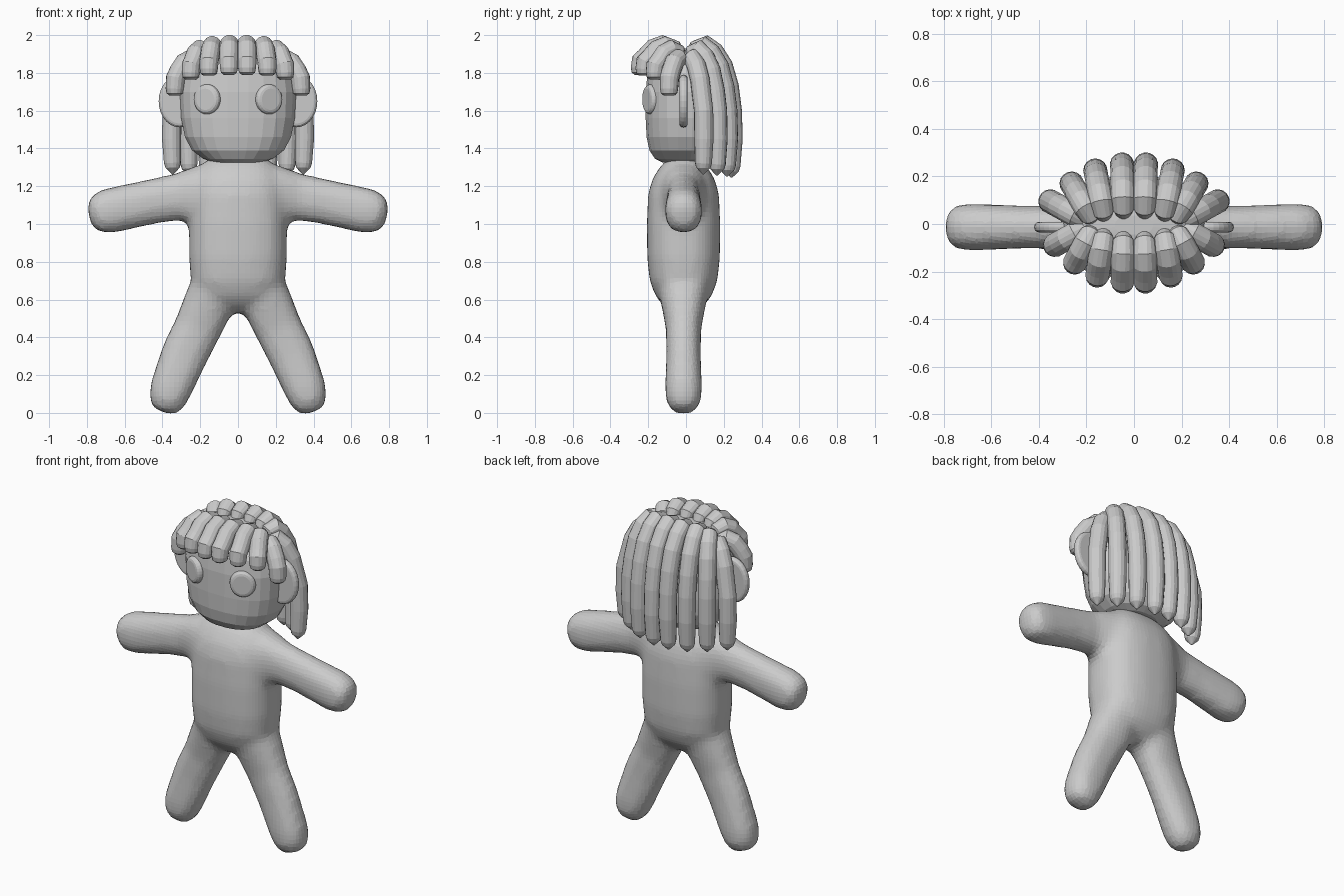
import bpy, bmesh
from math import cos, sin, pi, radians, copysign
from mathutils import Vector

cube = bpy.data.objects.get("Cube")
if cube:
    bpy.data.objects.remove(cube)

grey = bpy.data.materials.new("plain_grey")
grey.use_nodes = True
colour = (0.6, 0.6, 0.6, 1)
grey.diffuse_color = colour
grey.node_tree.nodes["Principled BSDF"].inputs["Base Color"].default_value = colour


def finish(name, bm):
    bmesh.ops.recalc_face_normals(bm, faces=bm.faces)
    mesh = bpy.data.meshes.new(name)
    bm.to_mesh(mesh)
    bm.free()
    mesh.materials.append(grey)
    ob = bpy.data.objects.new(name, mesh)
    bpy.context.collection.objects.link(ob)
    return ob


def loft(bm, path, radii, side, sides=16, power=2.0):
    """Add rings along a path that lies in a plane square to 'side'."""
    path = [Vector(p) for p in path]
    side = Vector(side).normalized()
    rings = []
    for i, p in enumerate(path):
        tangent = path[min(i + 1, len(path) - 1)] - path[max(i - 1, 0)]
        other = tangent.normalized().cross(side)
        ring = []
        for k in range(sides):
            t = 2 * pi * (k + 0.5) / sides
            c, s = [copysign(abs(v) ** (2 / power), v) for v in (cos(t), sin(t))]
            ring.append(bm.verts.new(p + side * c * radii[i][0] + other * s * radii[i][1]))
        rings.append(ring)
    for a, b in zip(rings, rings[1:]):
        for k in range(sides):
            j = (k + 1) % sides
            bm.faces.new((a[k], a[j], b[j], b[k]))
    bm.faces.new(rings[0])
    bm.faces.new(rings[-1])


def disc(name, place, size, turn):
    """Rounded disc facing -y."""
    bm = bmesh.new()
    bmesh.ops.create_cone(bm, cap_ends=True, segments=28, radius1=1, radius2=1, depth=2)
    for v in bm.verts:
        x, y, z = v.co
        v.co = (x * size[0], z * size[1], y * size[2])
    ob = finish(name, bm)
    ob.location = place
    ob.rotation_euler = (0, 0, turn)
    bevel = ob.modifiers.new("rounded_rim", "BEVEL")
    bevel.width = size[1] * 0.9
    bevel.segments = 3
    bevel.limit_method = "ANGLE"


Y = (0, 1, 0)
MID = -0.013

# Torso: height, depth radius, width radius
torso = [(0.53, 0.06, 0.08), (0.57, 0.11, 0.16), (0.62, 0.15, 0.22), (0.70, 0.18, 0.25),
         (0.82, 0.193, 0.26), (1.0, 0.195, 0.26), (1.16, 0.188, 0.255), (1.24, 0.165, 0.24),
         (1.31, 0.12, 0.20), (1.355, 0.07, 0.14)]

# Limbs: sideways, height, depth radius, breadth radius
arm = [(0.12, 1.16, 0.14, 0.17), (0.22, 1.15, 0.12, 0.157), (0.32, 1.143, 0.09, 0.126),
       (0.45, 1.12, 0.09, 0.12), (0.68, 1.07, 0.1, 0.121), (0.74, 1.057, 0.095, 0.108),
       (0.775, 1.05, 0.07, 0.08), (0.79, 1.047, 0.035, 0.04)]
leg = [(0.10, 0.72, 0.15, 0.13), (0.155, 0.58, 0.12, 0.135), (0.213, 0.45, 0.095, 0.128),
       (0.283, 0.31, 0.092, 0.126), (0.355, 0.13, 0.099, 0.113), (0.375, 0.065, 0.093, 0.1),
       (0.388, 0.02, 0.07, 0.075), (0.393, 0.003, 0.035, 0.04)]

# Body: torso and limbs fused into one soft skin
bm = bmesh.new()
loft(bm, [(0, MID, t[0]) for t in torso], [t[1:] for t in torso], Y, 24, 2.5)
for s in (1, -1):
    for rows in (arm, leg):
        loft(bm, [(s * r[0], MID, r[1]) for r in rows], [r[2:] for r in rows], Y, 16, 2.3)
body = finish("body", bm)
fuse = body.modifiers.new("fuse", "REMESH")
fuse.mode = "VOXEL"
fuse.voxel_size = 0.025
soften = body.modifiers.new("soften", "SMOOTH")
soften.factor = 0.5
soften.iterations = 6

# Head: height, depth radius, width radius
head = [(1.325, 0.12, 0.13), (1.345, 0.16, 0.185), (1.39, 0.19, 0.245), (1.46, 0.205, 0.283),
        (1.56, 0.21, 0.303), (1.70, 0.21, 0.31), (1.80, 0.20, 0.295), (1.88, 0.16, 0.25),
        (1.92, 0.10, 0.18), (1.93, 0.04, 0.08)]
bm = bmesh.new()
loft(bm, [(0, -0.005, h[0]) for h in head], [h[1:] for h in head], Y, 24, 2.4)
finish("head", bm)


def lock(name, root, tip, steps):
    """Hair lock: steps give the share of the way to the tip, the height and the radius."""
    root, tip = Vector(root), Vector(tip)
    out = tip - root
    bm = bmesh.new()
    loft(bm, [(*root.lerp(tip, f), z) for f, z, r in steps], [(r, r) for f, z, r in steps],
         (-out.y, out.x, 0))
    finish(name, bm)


# Hair: tip sideways, tip distance, drop of the crown, fringe end height
hair = [(0.048, 0.245, 0, 1.79), (0.155, 0.22, 0.006, 1.785),
        (0.25, 0.165, 0.026, 1.765), (0.335, 0.09, 0.075, 1.68)]
FULL = 0.051
for s, word in ((1, "left"), (-1, "right")):
    disc(f"{word}_ear", (s * 0.31, -0.013, 1.65), (0.11, 0.022, 0.138), 0)
    disc(f"{word}_eye", (s * 0.163, -0.185, 1.66), (0.075, 0.026, 0.08), s * radians(24))
    for i, (x, d, drop, end) in enumerate(hair):
        top = 1.95 - drop
        root_x = s * x * (0.92 - 0.11 * i)
        lock(f"{word}_fringe_lock_{i + 1}", (root_x, -0.05 + 0.012 * i), (s * x, -d),
             [(0, top - 0.05, 0.03), (0.12, top - 0.015, 0.045), (0.38, top, FULL),
              (0.62, top - 0.018, FULL), (0.84, top - 0.065, FULL),
              (0.97, (top + end) / 2 - 0.005, FULL), (1, end + 0.035, 0.048),
              (1, end + 0.012, 0.043), (1, end, 0.028)])
        low = 1.245 + 0.006 * i
        lock(f"{word}_back_lock_{i + 1}", (root_x, 0.04 - 0.01 * i), (s * x * 1.05, d + 0.005),
             [(0, top - 0.05, 0.03), (0.12, top - 0.015, 0.045), (0.3, top, FULL),
              (0.52, top - 0.035, FULL), (0.75, top - 0.11, FULL), (0.9, top - 0.22, FULL),
              (0.98, 1.6, FULL), (1, 1.45, FULL), (0.97, low + 0.06, 0.045),
              (0.96, low + 0.035, 0.038), (0.955, low, 0.004)])
